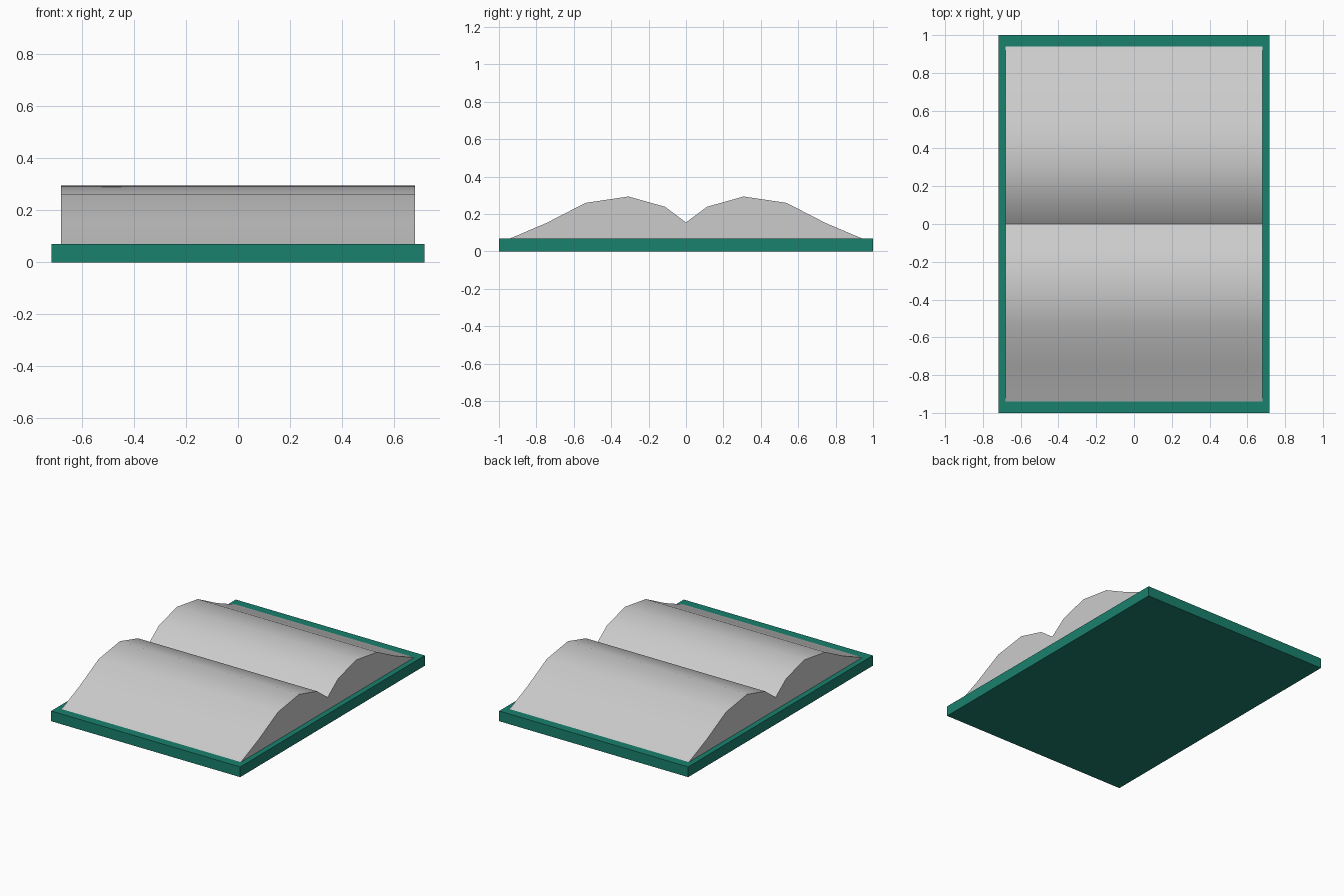
import bpy, bmesh, math

if "Cube" in bpy.data.objects:
    bpy.data.objects.remove(bpy.data.objects["Cube"])


def prism(name, profile, half_width):
    """Extrude a (y, z) outline along x."""
    bm = bmesh.new()
    face = bm.faces.new([bm.verts.new((-half_width, y, z)) for y, z in profile])
    ext = bmesh.ops.extrude_face_region(bm, geom=[face])
    moved = [v for v in ext["geom"] if isinstance(v, bmesh.types.BMVert)]
    bmesh.ops.translate(bm, verts=moved, vec=(2 * half_width, 0, 0))
    if not any(len(f.verts) == len(profile) and f.calc_center_median().x < 0 for f in bm.faces):
        bm.faces.new(face.verts)
    bmesh.ops.recalc_face_normals(bm, faces=bm.faces)
    mesh = bpy.data.meshes.new(name)
    bm.to_mesh(mesh)
    bm.free()
    obj = bpy.data.objects.new(name, mesh)
    bpy.context.collection.objects.link(obj)
    return obj


# Green hard cover
cover = prism("book_cover", [(-1, 0), (1, 0), (1, 0.07), (-1, 0.07)], 0.717)
green = bpy.data.materials.new("cover_green")
green.diffuse_color = (0.01, 0.22, 0.155, 1)
green.use_nodes = True
green.node_tree.nodes["Principled BSDF"].inputs["Base Color"].default_value = green.diffuse_color
cover.data.materials.append(green)

# Open pages: one half of the curve, mirrored about the central gutter
half = [(0.94, 0.07), (0.745, 0.153), (0.537, 0.26), (0.308, 0.294), (0.112, 0.239)]
outline = half + [(0, 0.155)] + [(-y, z) for y, z in reversed(half)]
pages = prism("open_pages", outline, 0.68)

# Smooth page curves, crisp gutter and edges
bpy.context.view_layer.objects.active = pages
pages.select_set(True)
bpy.ops.object.shade_smooth_by_angle(angle=math.radians(30))
